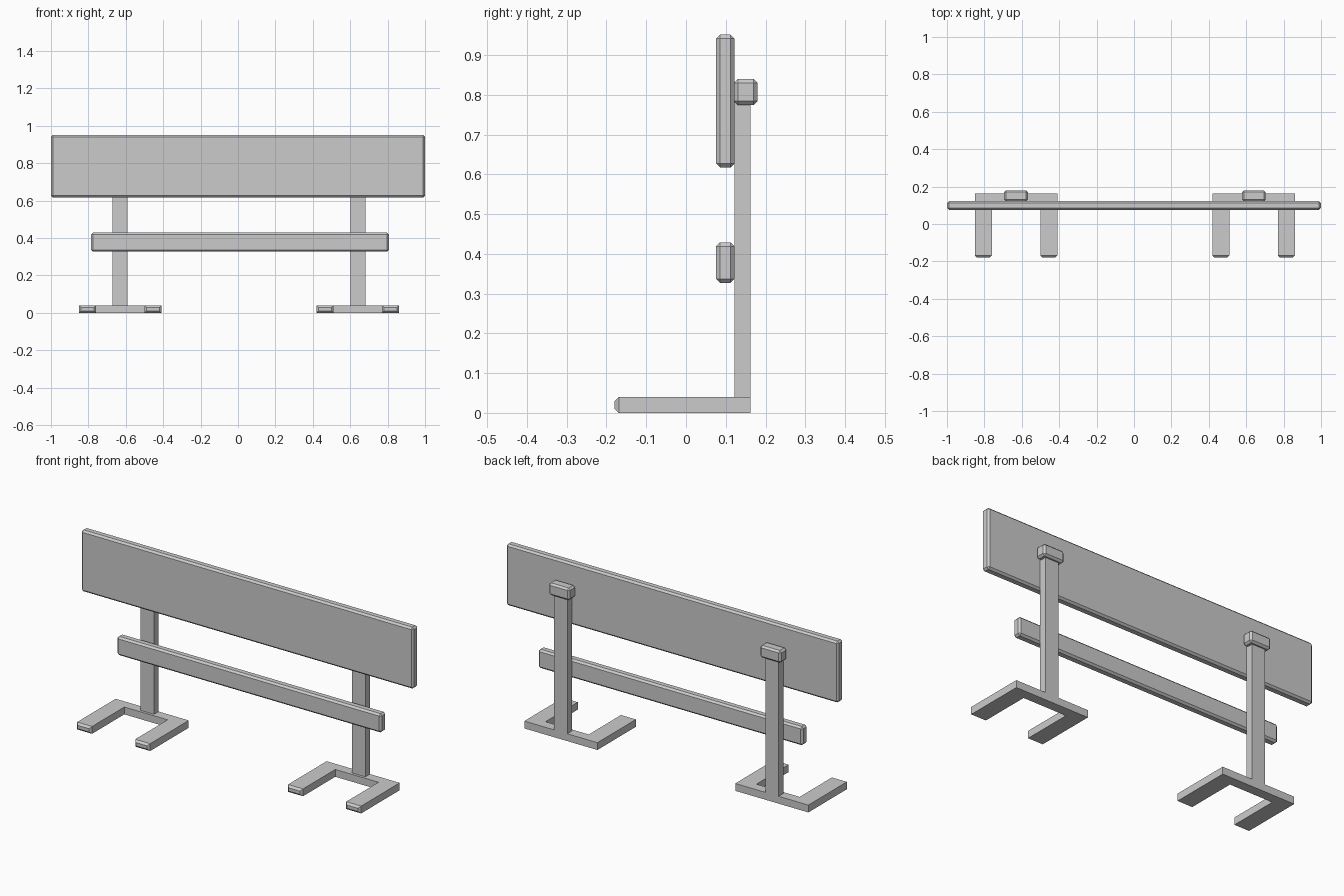
import bpy, bmesh

if "Cube" in bpy.data.objects:
    bpy.data.objects.remove(bpy.data.objects["Cube"])

CX = 0.005  # centre line between the two supports


def finish(bm, name):
    bmesh.ops.recalc_face_normals(bm, faces=bm.faces)
    mesh = bpy.data.meshes.new(name)
    bm.to_mesh(mesh)
    bm.free()
    obj = bpy.data.objects.new(name, mesh)
    bpy.context.collection.objects.link(obj)
    return obj


def box(name, x, y, z, bevel=0.0):
    bm = bmesh.new()
    bmesh.ops.create_cube(bm, size=1)
    for v in bm.verts:
        v.co = [(r[0] + r[1]) / 2 + c * (r[1] - r[0]) for c, r in zip(v.co, (x, y, z))]
    if bevel:
        bmesh.ops.bevel(bm, geom=bm.edges[:], offset=bevel, segments=1,
                        profile=0.5, affect='EDGES')
    return finish(bm, name)


def u_foot(name, cx):
    # U-shaped plate with chamfered front tips
    w, inner, front, bar, back = 0.22, 0.13, -0.18, 0.108, 0.162
    outline = [(-w, back), (-w, front), (-inner, front), (-inner, bar),
               (inner, bar), (inner, front), (w, front), (w, back)]
    bm = bmesh.new()
    face = bm.faces.new([bm.verts.new((cx + px, py, 0)) for px, py in outline])
    ext = bmesh.ops.extrude_face_region(bm, geom=[face])
    for v in ext['geom']:
        if isinstance(v, bmesh.types.BMVert):
            v.co.z = 0.04
    tips = [e for e in bm.edges if all(v.co.y < front + 0.001 for v in e.verts)]
    bmesh.ops.bevel(bm, geom=tips, offset=0.011, segments=1,
                    profile=0.5, affect='EDGES')
    return finish(bm, name)


# Wide upper board and narrow lower rail
box("back_board", (-1, 1), (0.076, 0.122), (0.617, 0.951), 0.01)
box("lower_rail", (-0.785, 0.807), (0.076, 0.122), (0.327, 0.429), 0.01)

# Pair of supports: foot, post and cap
for side, s in (("left", -1), ("right", 1)):
    px = CX + s * 0.636
    u_foot(side + "_foot", CX + s * 0.635)
    box(side + "_post", (px - 0.04, px + 0.04), (0.122, 0.162), (0.03, 0.785))
    box(side + "_cap", (px - 0.063, px + 0.063), (0.121, 0.18), (0.774, 0.84), 0.01)
